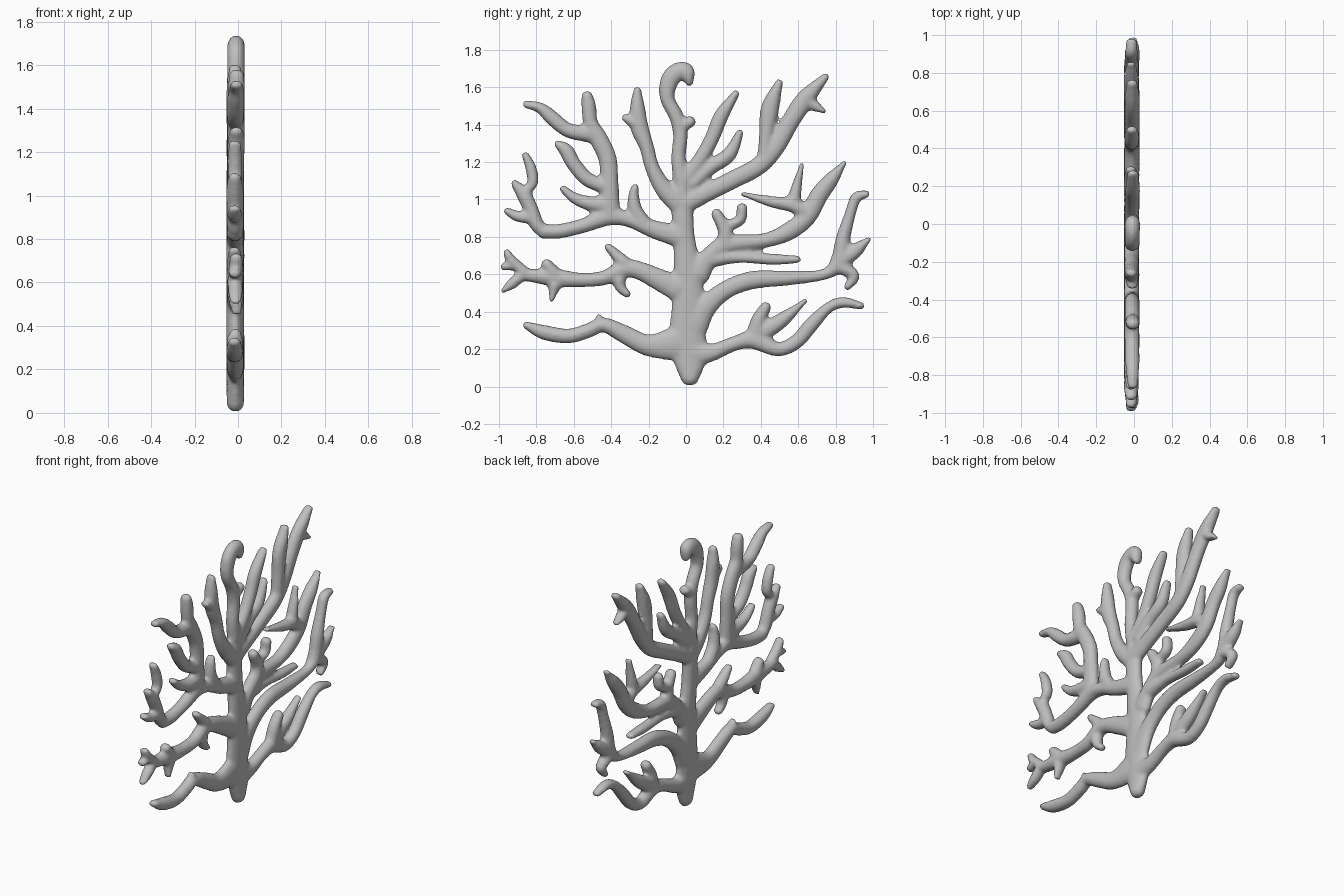
import bpy
import bmesh
import math
import random
from mathutils import Vector

random.seed(4)
cube = bpy.data.objects.get("Cube")
if cube:
    bpy.data.objects.remove(cube, do_unlink=True)

SIDES = 12
STEPS = 5
CENTRE_X = -0.012
coral_mesh = bmesh.new()


def spline(points):
    """Smooth curve through (y, z, radius) points, given in hundredths."""
    knots = [Vector(p) / 100 for p in points]
    knots = [knots[0] * 2 - knots[1]] + knots + [knots[-1] * 2 - knots[-2]]
    samples = []
    for a, b, c, d in zip(knots, knots[1:], knots[2:], knots[3:]):
        for step in range(STEPS):
            t = step / STEPS
            samples.append((b * 2 + (c - a) * t + (a * 2 - b * 5 + c * 4 - d) * t * t
                            + (b * 3 - a - c * 3 + d) * t ** 3) / 2)
    samples.append(knots[-2])
    return samples


def grow(*points):
    """Add one flattened, round-ended branch lying in the fan plane."""
    path = spline(points)
    lean = random.uniform(-0.006, 0.008)
    rings = []
    last = len(path) - 1
    for i, here in enumerate(path):
        along = path[min(i + 1, last)] - path[max(i - 1, 0)]
        along = Vector((0, along.x, along.y)).normalized()
        across = Vector((0, -along.z, along.y))
        radius = max(here.z, 0.013)
        depth = min(0.041, 0.02 + radius / 2)
        centre = Vector((CENTRE_X + lean * i / last, here.x, here.y))
        # each end is closed by two shrinking rings
        sections = [(0, 1)]
        if i == 0:
            sections = [(-0.65, 0.45), (-0.4, 0.8), (0, 1)]
        elif i == last:
            sections = [(0, 1), (0.4, 0.8), (0.65, 0.45)]
        for shift, scale in sections:
            ring = []
            for k in range(SIDES):
                angle = math.tau * k / SIDES
                offset = across * math.cos(angle) * radius
                offset.x = math.sin(angle) * depth
                ring.append(coral_mesh.verts.new(centre + along * shift * radius + offset * scale))
            rings.append(ring)
    for low, high in zip(rings, rings[1:]):
        for k in range(SIDES):
            n = (k + 1) % SIDES
            coral_mesh.faces.new((low[k], low[n], high[n], high[k]))
    coral_mesh.faces.new(rings[0])
    coral_mesh.faces.new(rings[-1])


# trunk
grow((2, 4, 5), (2, 14, 9), (1, 26, 10), (1, 42, 9), (1, 60, 8), (-1, 79, 6), (-2, 95, 6), (-2, 110, 5))

# lowest branch on the -y side, with its spur
grow((-4, 23, 10), (-20, 22, 6), (-33, 28, 5), (-44, 33, 4), (-52, 30, 4), (-63, 27, 4), (-76, 29, 4), (-86, 33, 2))
grow((-45, 34, 3), (-47, 38, 1))

# second branch on the -y side
grow((-4, 52, 7), (-14, 57, 6), (-25, 62, 5), (-33, 63, 5), (-44, 58, 4), (-57, 57, 4), (-69, 58, 5), (-79, 59, 4), (-89, 60, 3))
# its spurs and forked end
grow((-33, 66, 4), (-38, 71, 3), (-42, 75, 2))
grow((-36, 58, 4), (-35, 53, 3), (-31, 49, 2))
grow((-70, 60, 4), (-75, 66, 3))
grow((-70, 55, 4), (-72, 46, 1))
grow((-86, 61, 3), (-93, 67, 3), (-96, 72, 2))
grow((-91, 65, 3), (-98, 64, 2))
grow((-87, 60, 3), (-93, 55, 3), (-98, 51, 1))

# third branch on the -y side, turning up at its end
grow((-3, 80, 6), (-17, 84, 5), (-30, 89, 4), (-41, 91, 5), (-55, 86, 4), (-68, 83, 4), (-77, 83, 4))
grow((-76, 82, 3), (-80, 87, 4), (-83, 95, 4), (-87, 103, 4), (-92, 109, 2))
grow((-82, 90, 3), (-90, 91, 3), (-96, 94, 2))
grow((-86, 104, 2), (-82, 109, 3), (-83, 117, 3), (-86, 124, 2))
# small upright shoot
grow((-22, 87, 4), (-27, 94, 4), (-28, 102, 3), (-27, 107, 2))

# tall stem rising from the third branch, with its side arms
grow((-41, 92, 6), (-41, 109, 5), (-42, 122, 5), (-47, 133, 5), (-51, 141, 4), (-52, 150, 4), (-53, 156, 3))
grow((-50, 135, 5), (-63, 137, 4), (-72, 144, 4), (-78, 149, 3), (-86, 151, 2))
grow((-44, 107, 4), (-53, 111, 4), (-60, 119, 4), (-64, 126, 4), (-69, 130, 2))
grow((-42, 97, 5), (-52, 98, 4), (-60, 101, 3), (-66, 106, 2))

# upper stem on the -y side
grow((-4, 98, 6), (-12, 106, 5), (-18, 117, 4), (-21, 128, 4), (-25, 139, 5), (-26, 150, 4), (-26, 159, 2))
grow((-26, 140, 4), (-33, 144, 2))

# middle stem ending in a hook
grow((-2, 109, 5), (-4, 122, 4), (-3, 134, 4), (-5, 144, 4), (-10, 154, 4), (-9, 163, 5), (-5, 168, 5), (0, 168, 5), (2, 162, 2))
grow((-3, 139, 4), (3, 142, 3))

# two slim stems on the +y side
grow((-1, 110, 4), (8, 122, 4), (14, 133, 4), (19, 145, 4), (27, 157, 2))
grow((3, 108, 4), (13, 117, 4), (23, 124, 4), (29, 136, 2))

# large upper branch on the +y side
grow((-1, 98, 6), (10, 103, 5), (26, 111, 5), (39, 118, 5), (48, 128, 5), (56, 142, 5), (64, 154, 5), (75, 166, 2))
grow((64, 153, 3), (69, 150, 3), (74, 147, 1))
grow((42, 121, 4), (43, 135, 4), (45, 149, 5), (50, 163, 2))

# third branch on the +y side, with arms and claw
grow((6, 60, 7), (13, 70, 5), (22, 76, 5), (42, 78, 4), (55, 83, 5), (65, 91, 5), (71, 102, 5), (78, 111, 4), (85, 120, 1))
grow((63, 94, 4), (57, 97, 4), (45, 99, 3), (30, 103, 1))
grow((57, 97, 4), (59, 106, 3), (62, 119, 1))
grow((20, 75, 5), (21, 83, 4), (16, 93, 3))
grow((22, 86, 3), (29, 89, 3), (30, 96, 3))
grow((12, 68, 5), (28, 69, 3), (47, 68, 3), (60, 68, 2))

# second branch on the +y side, sweeping up to a forked end
grow((3, 32, 9), (11, 43, 6), (22, 52, 5), (36, 57, 5), (55, 58, 4), (74, 60, 3), (82, 67, 5), (84, 79, 4), (88, 93, 3), (91, 101, 3), (97, 103, 2))
grow((83, 67, 4), (91, 73, 4), (98, 79, 1))
grow((83, 64, 4), (90, 59, 3), (86, 53, 2))

# lowest branch on the +y side, with two shoots
grow((2, 18, 9), (13, 18, 5), (26, 23, 4), (36, 25, 5), (49, 20, 4), (59, 24, 4), (67, 33, 4), (76, 42, 3), (84, 45, 3), (94, 43, 2))
grow((37, 28, 5), (39, 36, 4), (43, 43, 3))
grow((41, 29, 5), (52, 36, 4), (64, 46, 1))

# gather the branches in one object
bmesh.ops.recalc_face_normals(coral_mesh, faces=coral_mesh.faces)
mesh = bpy.data.meshes.new("fan_coral")
coral_mesh.to_mesh(mesh)
coral_mesh.free()
coral = bpy.data.objects.new("fan_coral", mesh)
bpy.context.collection.objects.link(coral)

# fuse the branches and soften the joints
fuse = coral.modifiers.new("fuse_branches", "REMESH")
fuse.mode = "VOXEL"
fuse.voxel_size = 0.012
fuse.use_smooth_shade = True
soften = coral.modifiers.new("soften_joints", "SMOOTH")
soften.factor = 0.5
soften.iterations = 4

# plain grey surface
GREY = (0.52, 0.52, 0.52, 1)
material = bpy.data.materials.new("coral_grey")
material.use_nodes = True
material.diffuse_color = GREY
shader = next(n for n in material.node_tree.nodes if n.type == "BSDF_PRINCIPLED")
shader.inputs["Base Color"].default_value = GREY
mesh.materials.append(material)
